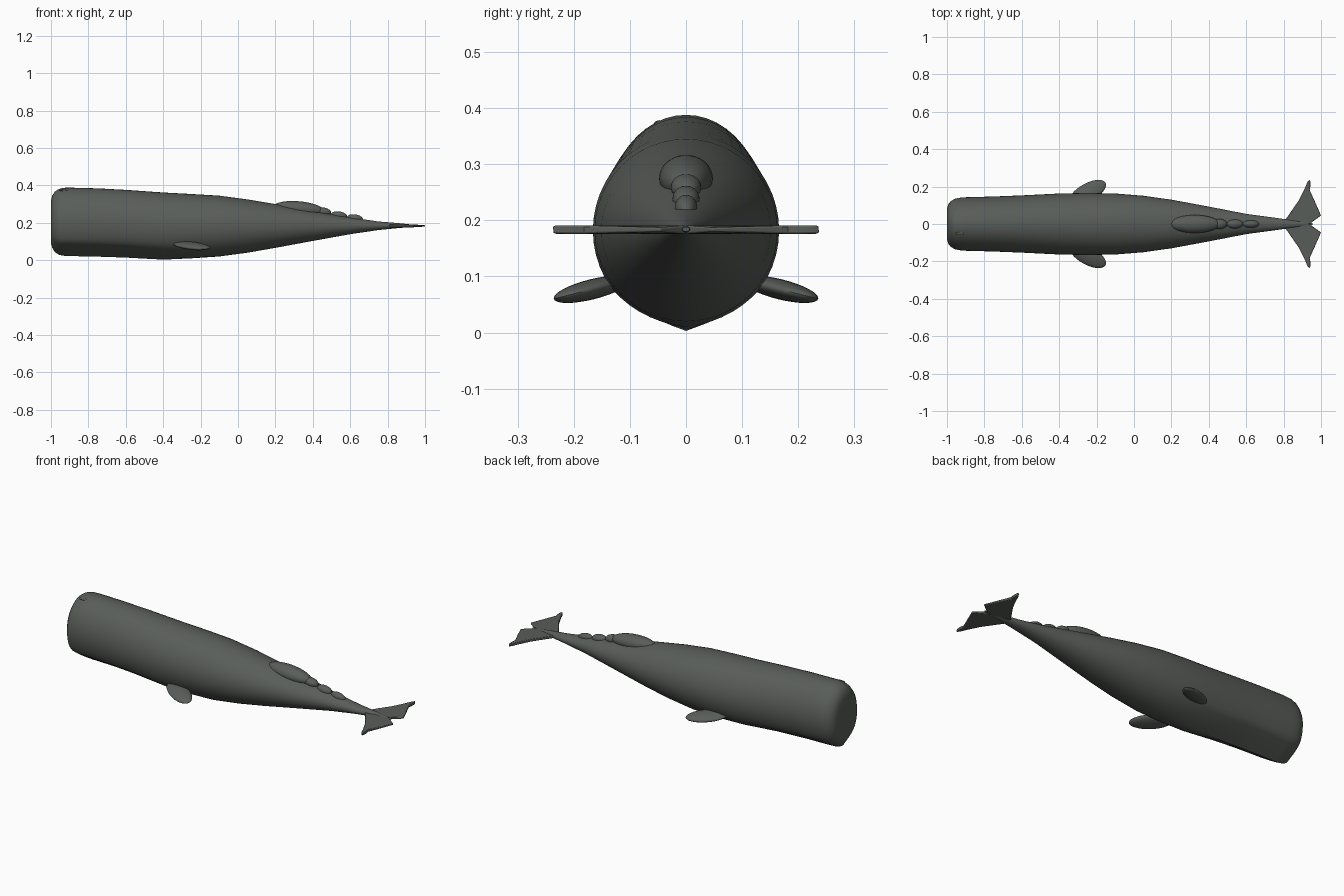
import bpy, bmesh, math
from mathutils import Matrix, Vector

if "Cube" in bpy.data.objects:
    bpy.data.objects.remove(bpy.data.objects["Cube"])

skin = bpy.data.materials.new("dark_grey_skin")
skin.diffuse_color = (0.10, 0.11, 0.10, 1)
skin.use_nodes = True
skin.node_tree.nodes["Principled BSDF"].inputs["Base Color"].default_value = skin.diffuse_color


def finish(bm, name, angle=40):
    bmesh.ops.recalc_face_normals(bm, faces=bm.faces)
    me = bpy.data.meshes.new(name)
    bm.to_mesh(me)
    bm.free()
    ob = bpy.data.objects.new(name, me)
    bpy.context.collection.objects.link(ob)
    me.materials.append(skin)
    bpy.ops.object.select_all(action='DESELECT')
    ob.select_set(True)
    bpy.context.view_layer.objects.active = ob
    bpy.ops.object.shade_smooth_by_angle(angle=math.radians(angle))
    return ob


def ellipsoid(name, loc, radii, tilt_y=0, yaw=0, tilt_x=0):
    bm = bmesh.new()
    bmesh.ops.create_uvsphere(bm, u_segments=32, v_segments=16, radius=1)
    m = (Matrix.Translation(loc) @ Matrix.Rotation(math.radians(tilt_x), 4, 'X')
         @ Matrix.Rotation(math.radians(tilt_y), 4, 'Y')
         @ Matrix.Rotation(math.radians(yaw), 4, 'Z')
         @ Matrix.Diagonal((*radii, 1)))
    bmesh.ops.transform(bm, matrix=m, verts=bm.verts)
    return finish(bm, name)


# Body stations: x, half width, bottom z, top z, flatness of the lower jaw
stations = [
    (-1.0, 0.085, 0.09, 0.320, 0.3), (-0.993, 0.105, 0.066, 0.345, 0.5),
    (-0.98, 0.122, 0.044, 0.366, 0.7), (-0.96, 0.134, 0.030, 0.380, 0.9),
    (-0.935, 0.140, 0.024, 0.387, 0.9), (-0.90, 0.143, 0.022, 0.388, 0.9),
    (-0.75, 0.147, 0.019, 0.384, 0.9), (-0.60, 0.153, 0.014, 0.376, 0.8),
    (-0.40, 0.163, 0.003, 0.362, 0.6), (-0.25, 0.166, 0.010, 0.354, 0.2),
    (-0.10, 0.163, 0.020, 0.345, 0), (0.05, 0.151, 0.040, 0.325, 0),
    (0.20, 0.130, 0.066, 0.300, 0), (0.40, 0.093, 0.103, 0.264, 0),
    (0.60, 0.054, 0.139, 0.229, 0), (0.75, 0.034, 0.161, 0.207, 0),
    (0.85, 0.020, 0.171, 0.199, 0), (0.955, 0.006, 0.180, 0.188, 0)]

SEG = 48
bm = bmesh.new()
rings = []
for x, hw, lo, hi, flat in stations:
    mid, hh = (lo + hi) / 2, (hi - lo) / 2
    corner = math.radians(-36)
    cy, cz = math.cos(corner), math.sin(corner)
    ring = []
    for i in range(SEG):
        a = 2 * math.pi * i / SEG
        y, z = math.cos(a), math.sin(a)
        if z < cz:  # flatten the underside towards a straight chord
            t = 1 - abs(y) / cy
            z += flat * (cz + t * (-1 - cz) - z)
        ring.append(bm.verts.new((x, y * hw, mid + z * hh)))
    rings.append(ring)
for a, b in zip(rings, rings[1:]):
    for i in range(SEG):
        j = (i + 1) % SEG
        bm.faces.new((a[i], a[j], b[j], b[i]))
bm.faces.new(rings[0])
bm.faces.new(rings[-1])
finish(bm, "body")

# Back hump and the row of knuckles behind it
ellipsoid("back_hump", (0.325, 0, 0.275), (0.135, 0.048, 0.040), tilt_y=5)
for i, (x, z, r) in enumerate([(0.455, 0.259, 0.027), (0.54, 0.238, 0.024),
                               (0.625, 0.222, 0.020)]):
    ellipsoid(f"back_knuckle_{i + 1}", (x, 0, z), (0.044, r, 0.023), tilt_y=9)

# Flippers and eyes on both sides
for side, s in (("right", -1), ("left", 1)):
    ellipsoid(f"{side}_flipper", (-0.248, s * 0.168, 0.077),
              (0.110, 0.050, 0.018), yaw=s * 30, tilt_x=-s * 14)
    ellipsoid(f"{side}_eye", (-0.39, s * 0.143, 0.117), (0.012, 0.006, 0.006))

# Blowhole
ellipsoid("blowhole", (-0.93, -0.05, 0.374), (0.026, 0.007, 0.004), tilt_x=20)

# Tail flukes: one outline mirrored across the middle
outline = [(0.79, 0.0), (0.81, 0.024), (0.88, 0.125), (0.915, 0.195), (0.926, 0.222),
           (0.938, 0.238), (0.943, 0.225), (0.943, 0.20), (0.939, 0.182),
           (0.965, 0.125), (1.0, 0.045), (0.945, 0.006), (0.94, 0.0)]
for side, s in (("right", -1), ("left", 1)):
    bm = bmesh.new()
    base = bm.faces.new([bm.verts.new((x, s * y, 0.176)) for x, y in outline])
    ext = bmesh.ops.extrude_face_region(bm, geom=[base])
    top = [v for v in ext["geom"] if isinstance(v, bmesh.types.BMVert)]
    bmesh.ops.translate(bm, verts=top, vec=(0, 0, 0.015))
    # thin the trailing edge
    for v in bm.verts:
        if v.co.x > 0.94:
            k = 1 - 0.5 * (v.co.x - 0.94) / 0.06
            v.co.z = 0.1835 + (v.co.z - 0.1835) * k
    bmesh.ops.triangulate(bm, faces=[f for f in bm.faces if len(f.verts) > 4])
    ob = finish(bm, f"{side}_fluke", 30)
    bev = ob.modifiers.new("soft_edge", 'BEVEL')
    bev.width = 0.003
    bev.segments = 2
    bev.limit_method = 'ANGLE'
    bev.angle_limit = math.radians(50)
